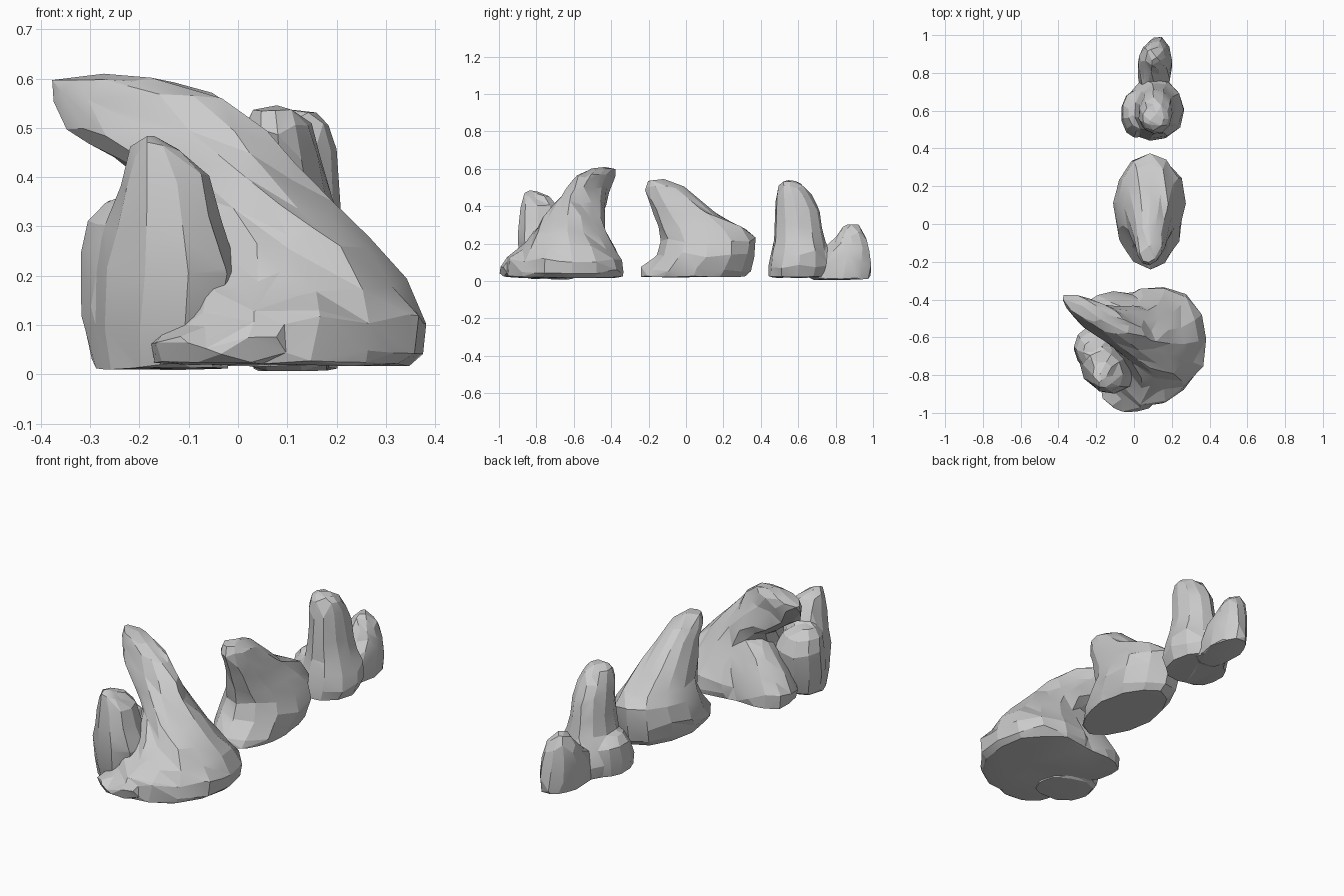
import bpy, bmesh, math, random


def loft(bm, rings, sides, rng, jitter, crown=0.01):
    """Add one lofted lump. Each ring: z, x0, x1, y0, y1, skew in degrees."""
    loops = []
    last = len(rings) - 1
    for i, (z, x0, x1, y0, y1, skew) in enumerate(rings):
        cx, cy, rx, ry = (x0 + x1) / 2, (y0 + y1) / 2, (x1 - x0) / 2, (y1 - y0) / 2
        loop = []
        for k in range(sides):
            t = 2 * math.pi * k / sides
            f = 1.02 + rng.uniform(-jitter, jitter)
            dz = rng.uniform(-0.016, 0.016) * (0.3 if i in (0, last) else 1)
            loop.append(bm.verts.new((cx + rx * f * math.cos(t),
                                      cy + ry * f * math.sin(t + math.radians(skew)),
                                      z + dz)))
        loops.append(loop)
    for a, b in zip(loops, loops[1:]):
        for k in range(sides):
            n = (k + 1) % sides
            bm.faces.new((a[k], a[n], b[k]))
            bm.faces.new((a[n], b[n], b[k]))
    bm.faces.new(loops[0][::-1])
    cap = bm.faces.new(loops[-1])
    bmesh.ops.poke(bm, faces=[cap])['verts'][0].co.z += crown


def rock(name, lumps, faces, seed=1, sides=12, jitter=0.045):
    """Fuse lumps into one skin, then reduce it to irregular low-poly facets."""
    rng = random.Random(seed)
    bm = bmesh.new()
    for rings in lumps:
        loft(bm, rings, sides, rng, jitter)
    bmesh.ops.recalc_face_normals(bm, faces=bm.faces[:])
    me = bpy.data.meshes.new(name)
    bm.to_mesh(me)
    bm.free()
    ob = bpy.data.objects.new(name, me)
    bpy.context.collection.objects.link(ob)
    bpy.ops.object.select_all(action='DESELECT')
    ob.select_set(True)
    bpy.context.view_layer.objects.active = ob
    skin = ob.modifiers.new("fuse", 'REMESH')
    skin.mode = 'VOXEL'
    skin.voxel_size = 0.013
    bpy.ops.object.modifier_apply(modifier=skin.name)
    cut = ob.modifiers.new("facets", 'DECIMATE')
    cut.ratio = faces / (2 * len(ob.data.polygons))
    bpy.ops.object.modifier_apply(modifier=cut.name)
    bpy.ops.object.shade_smooth_by_angle(angle=math.radians(16))
    return ob


# Large horned rock: leaning body, front toe, spur under the horn
horn = [
    (0.02, -0.19, 0.35, -0.96, -0.35, 8),
    (0.05, -0.19, 0.37, -0.97, -0.34, 8),
    (0.11, -0.18, 0.38, -0.95, -0.34, 6),
    (0.18, -0.14, 0.34, -0.89, -0.38, 3),
    (0.26, -0.11, 0.27, -0.82, -0.43, -3),
    (0.34, -0.12, 0.19, -0.75, -0.44, -14),
    (0.42, -0.22, 0.11, -0.69, -0.43, -28),
    (0.50, -0.34, 0.05, -0.63, -0.41, -40),
    (0.56, -0.37, -0.03, -0.58, -0.38, -42),
    (0.60, -0.38, -0.17, -0.51, -0.37, -42),
]
toe = [
    (0.02, -0.17, 0.14, -0.98, -0.72, 0),
    (0.06, -0.18, 0.14, -1.0, -0.72, 0),
    (0.11, -0.12, 0.16, -0.96, -0.70, 0),
    (0.18, -0.05, 0.17, -0.88, -0.66, 0),
    (0.26, 0.00, 0.16, -0.80, -0.62, 0),
]
spur = [
    (0.02, -0.26, 0.14, -0.68, -0.36, -12),
    (0.08, -0.27, 0.14, -0.68, -0.36, -12),
    (0.15, -0.23, 0.14, -0.66, -0.38, -12),
    (0.23, -0.16, 0.14, -0.64, -0.41, -10),
    (0.30, -0.10, 0.12, -0.62, -0.45, -10),
]
rock("large_horned_rock", [horn, toe, spur], 420, seed=4, sides=14)

# Pointed rock on the left, with a lower shoulder behind it
point = [
    (0.01, -0.29, -0.02, -0.86, -0.60, -10),
    (0.10, -0.30, -0.01, -0.88, -0.58, -10),
    (0.21, -0.29, 0.00, -0.90, -0.60, -10),
    (0.30, -0.27, -0.03, -0.90, -0.64, -10),
    (0.39, -0.24, -0.06, -0.89, -0.68, -5),
    (0.45, -0.22, -0.11, -0.87, -0.73, 0),
    (0.475, -0.20, -0.15, -0.86, -0.79, 0),
]
shoulder = [
    (0.02, -0.29, -0.06, -0.78, -0.58, 0),
    (0.13, -0.32, -0.06, -0.78, -0.55, 0),
    (0.25, -0.32, -0.08, -0.76, -0.54, 0),
    (0.31, -0.30, -0.12, -0.76, -0.57, 0),
    (0.35, -0.27, -0.17, -0.72, -0.62, 0),
]
rock("left_side_rock", [point, shoulder], 210, seed=12, sides=10)

# Middle fin rock, overhanging toward the front
fin = [
    (0.02, -0.06, 0.24, -0.23, 0.31, 0),
    (0.06, -0.09, 0.26, -0.23, 0.34, 0),
    (0.14, -0.105, 0.27, -0.15, 0.365, 0),
    (0.22, -0.08, 0.25, -0.125, 0.36, 0),
    (0.28, -0.05, 0.22, -0.14, 0.32, 0),
    (0.36, -0.02, 0.19, -0.17, 0.18, 0),
    (0.44, 0.00, 0.17, -0.20, 0.08, 0),
    (0.50, 0.01, 0.15, -0.215, -0.01, 0),
    (0.538, 0.03, 0.12, -0.205, -0.10, 0),
]
rock("middle_fin_rock", [fin], 240, seed=6, sides=12)

# Rear rock: tall column, foot lump, short spire
column = [
    (0.02, -0.03, 0.24, 0.44, 0.76, 0),
    (0.08, -0.05, 0.265, 0.44, 0.77, 0),
    (0.15, -0.04, 0.26, 0.455, 0.76, 0),
    (0.21, 0.00, 0.23, 0.47, 0.74, 0),
    (0.30, 0.02, 0.21, 0.475, 0.725, 0),
    (0.39, 0.025, 0.205, 0.475, 0.71, 0),
    (0.46, 0.03, 0.20, 0.48, 0.67, 0),
    (0.51, 0.045, 0.185, 0.495, 0.63, 0),
    (0.532, 0.07, 0.16, 0.515, 0.59, 0),
]
foot = [
    (0.02, -0.065, 0.10, 0.46, 0.70, 0),
    (0.09, -0.07, 0.10, 0.455, 0.71, 0),
    (0.16, -0.06, 0.10, 0.48, 0.71, 0),
    (0.21, -0.03, 0.08, 0.51, 0.66, 0),
]
spire = [
    (0.01, 0.03, 0.20, 0.66, 0.99, 5),
    (0.09, 0.02, 0.20, 0.67, 0.99, 8),
    (0.15, 0.02, 0.195, 0.70, 0.985, 10),
    (0.20, 0.025, 0.18, 0.78, 0.97, 8),
    (0.25, 0.035, 0.165, 0.81, 0.955, 0),
    (0.29, 0.06, 0.14, 0.845, 0.925, 0),
    (0.302, 0.08, 0.12, 0.865, 0.90, 0),
]
rock("rear_column_rock", [column, foot, spire], 320, seed=9, sides=11, jitter=0.035)
